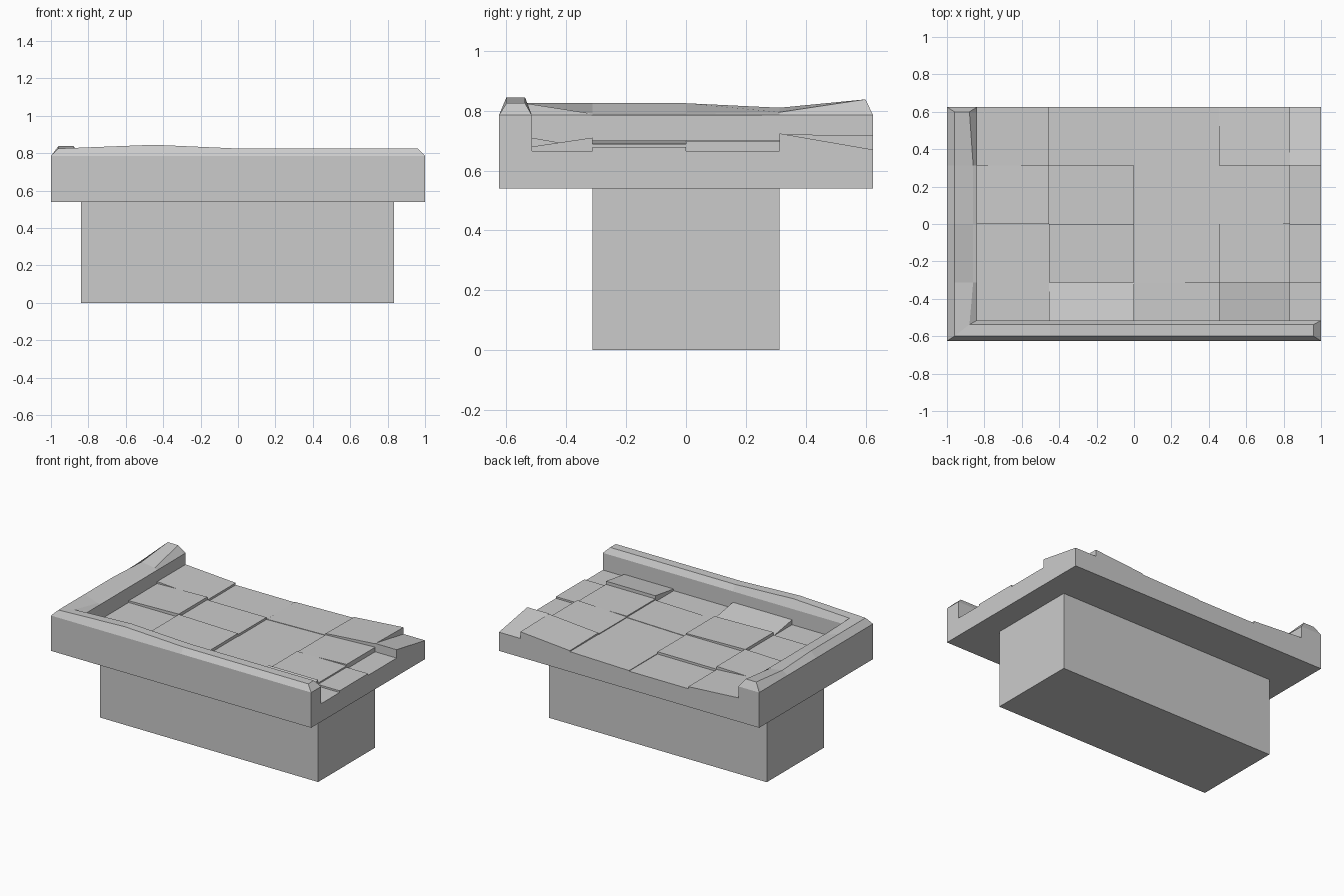
import bpy, bmesh

if "Cube" in bpy.data.objects:
    bpy.data.objects.remove(bpy.data.objects["Cube"])


def make_object(name, verts, faces):
    mesh = bpy.data.meshes.new(name)
    bm = bmesh.new()
    vs = [bm.verts.new(v) for v in verts]
    for f in faces:
        bm.faces.new([vs[i] for i in f])
    bmesh.ops.remove_doubles(bm, verts=bm.verts, dist=1e-5)
    bmesh.ops.recalc_face_normals(bm, faces=bm.faces)
    bm.to_mesh(mesh)
    bm.free()
    obj = bpy.data.objects.new(name, mesh)
    bpy.context.collection.objects.link(obj)
    return obj


def block(name, x0, x1, y0, y1, z0, tops):
    """Box whose four top corners may have different heights."""
    xy = [(x0, y0), (x1, y0), (x1, y1), (x0, y1)]
    verts = [(x, y, z0) for x, y in xy] + [(*p, z) for p, z in zip(xy, tops)]
    sides = [(i, (i + 1) % 4, (i + 1) % 4 + 4, i + 4) for i in range(4)]
    return make_object(name, verts, [(3, 2, 1, 0), (4, 5, 6, 7)] + sides)


# Lower pedestal and slab under the paving
block("pedestal", -0.84, 0.835, -0.313, 0.313, 0, [0.54] * 4)
block("slab", -0.84, 1, -0.515, 0.625, 0.54, [0.66] * 4)

# Uneven paving: (mean height, rise along x, rise along y) per tile
xs = [-0.84, -0.455, 0, 0.455, 0.835, 1]
ys = [-0.515, -0.313, 0, 0.313, 0.625]
tiles = [
    [(.675, 0, 0), (.692, 0, -.035), (.668, 0, 0), (.695, 0, .03), (.666, 0, 0)],
    [(.680, 0, 0), (.695, -.01, 0), (.675, .01, 0), (.688, 0, 0), (.678, 0, 0)],
    [(.697, .01, 0), (.682, 0, 0), (.672, .01, 0), (.690, .015, 0), (.666, 0, 0)],
    [(.693, -.025, 0), (.666, 0, 0), (.675, .01, 0), (.704, .03, -.005), (.697, 0, -.054)],
]
for j, row in enumerate(tiles):
    for i, (h, rx, ry) in enumerate(row):
        tops = [h + (sx * rx + sy * ry) / 2
                for sx, sy in ((-1, -1), (1, -1), (1, 1), (-1, 1))]
        block(f"paving_tile_{j}_{i}", xs[i], xs[i + 1], ys[j], ys[j + 1], 0.655, tops)

# L-shaped worn kerb: cross-sections swept along the front, then the left side
EDGE = 0.785


def front(x, z):
    return [(x, -.625, .54), (x, -.625, EDGE), (x, -.6, z),
            (x, -.538, z), (x, -.515, EDGE), (x, -.515, .54)]


def left(y, z, inner_x=-.88, inner_z=None):
    return [(-1, y, .54), (-1, y, EDGE), (-.96, y, z),
            (inner_x, y, inner_z or z), (-.84, y, EDGE), (-.84, y, .54)]


def end(s):
    s[2], s[3] = s[1], s[4]
    return s


corner = [(-1, -.625, .54), (-1, -.625, EDGE), (-.96, -.6, .825),
          (-.88, -.538, .825), (-.84, -.515, EDGE), (-.84, -.515, .54)]
back = left(.625, EDGE)
back[2], back[3] = back[1], back[4]
prior = left(.6, .838)
sections = [end(front(1, EDGE)), front(.96, .825), front(0, .825), front(-.45, .845),
            corner, left(-.313, .825, -.86, .79), left(0, .825, -.86, .79),
            left(.313, .81, -.86, .795), prior, back]
verts = [p for s in sections for p in s]
faces = []
for k in range(len(sections) - 1):
    for i in range(6):
        a, b = k * 6 + i, k * 6 + (i + 1) % 6
        quad = [a, b, b + 6, a + 6]
        # drop the corners that collapse at the bevelled ends
        unique = [q for n, q in enumerate(quad) if verts[q] not in [verts[r] for r in quad[:n]]]
        if len(unique) > 2:
            faces.append(unique)
last = (len(sections) - 1) * 6
faces += [(0, 1, 4, 5), (last, last + 1, last + 4, last + 5)]
make_object("kerb", verts, faces)
